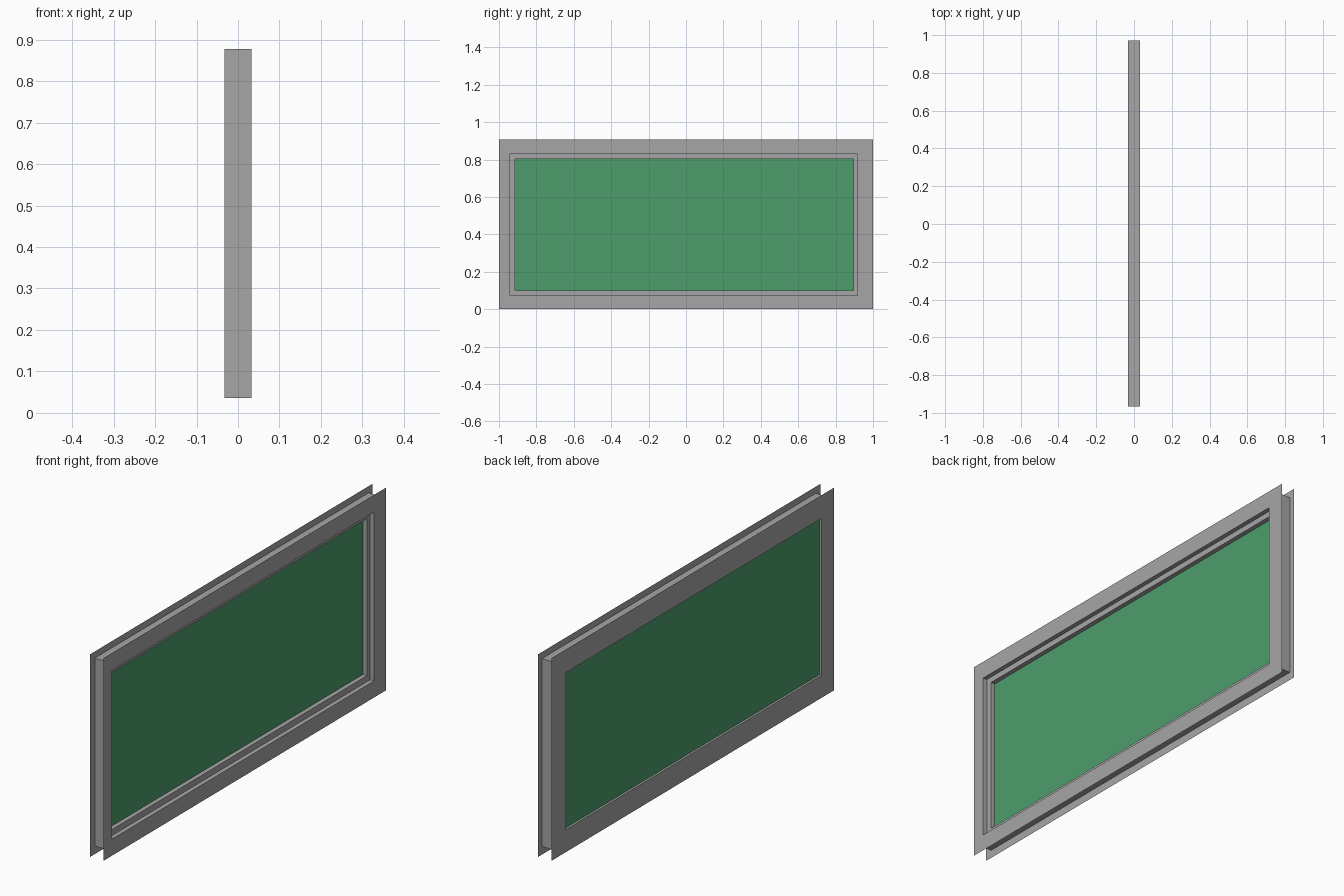
import bpy
import bmesh

if "Cube" in bpy.data.objects:
    bpy.data.objects.remove(bpy.data.objects["Cube"])


def material(name, rgb):
    m = bpy.data.materials.new(name)
    m.diffuse_color = (*rgb, 1.0)
    m.use_nodes = True
    m.node_tree.nodes["Principled BSDF"].inputs["Base Color"].default_value = m.diffuse_color
    return m


grey = material("grey frame", (0.38, 0.38, 0.38))
green = material("green glass", (0.075, 0.34, 0.15))


def finish(bm, name, mat):
    mesh = bpy.data.meshes.new(name)
    bm.to_mesh(mesh)
    bm.free()
    mesh.materials.append(mat)
    obj = bpy.data.objects.new(name, mesh)
    bpy.context.collection.objects.link(obj)
    return obj


def rect(bm, x, size):
    """Rectangular loop in the yz plane, anticlockwise seen from +x."""
    y0, y1, z0, z1 = size
    return [bm.verts.new((x, y, z)) for y, z in
            ((y0, z0), (y1, z0), (y1, z1), (y0, z1))]


def loft(name, mat, steps, capped=False):
    """Join successive rectangles; listed outside to inside from +x."""
    bm = bmesh.new()
    rings = [rect(bm, x, size) for x, size in steps]
    for a, b in zip(rings, rings[1:]):
        for i in range(4):
            j = (i + 1) % 4
            bm.faces.new((a[i], a[j], b[j], b[i]))
    if capped:
        bm.faces.new(rings[0])
        bm.faces.new(rings[-1][::-1])
        bmesh.ops.recalc_face_normals(bm, faces=bm.faces[:])
    return finish(bm, name, mat)


# Half depth, ledge position and nested rectangle sizes (y0, y1, z0, z1)
HALF = 0.033
LEDGE = 0.013
TRIM = (-1.0, 1.0, 0.0, 0.908)
BODY = (-0.967, 0.972, 0.036, 0.878)
REBATE = (-0.94, 0.917, 0.074, 0.83)
PANE = (-0.913, 0.895, 0.101, 0.804)

# Thin trim on both faces, joined by the stepped inner reveal
loft("trim_and_reveal", grey, [
    (HALF, TRIM), (HALF, REBATE), (LEDGE, REBATE),
    (LEDGE, PANE), (-HALF, PANE), (-HALF, TRIM)])

# Outer sleeve of the frame between the two trims
loft("frame_sleeve", grey, [(-HALF, BODY), (HALF, BODY)])

# Glass pane
loft("glass_pane", green, [(-0.007, PANE), (-0.023, PANE)], capped=True)
